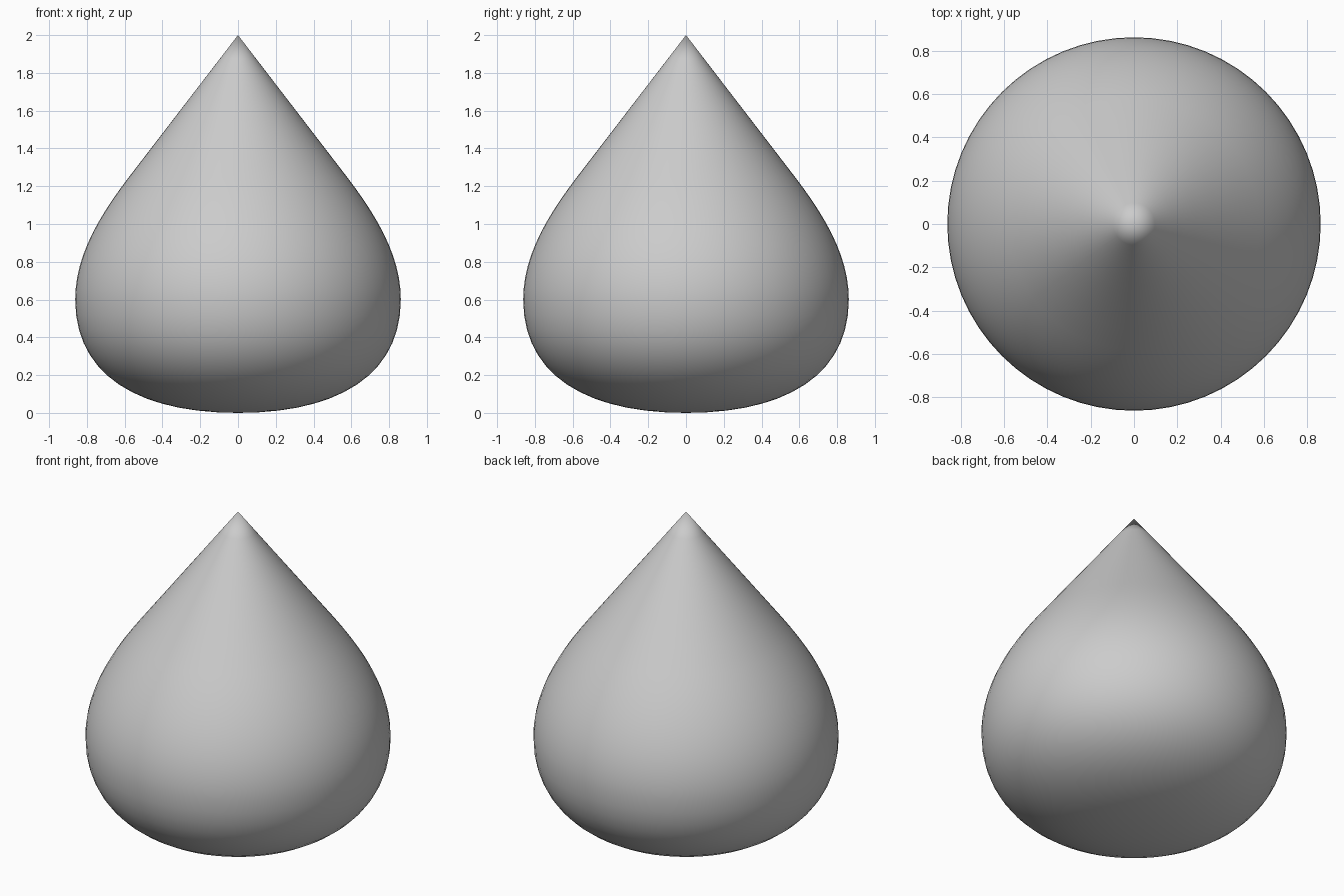
import bpy, bmesh, math
from mathutils import Vector
from mathutils.geometry import interpolate_bezier

if "Cube" in bpy.data.objects:
    bpy.data.objects.remove(bpy.data.objects["Cube"])

def curve(a, h1, h2, b, n):
    pts = [Vector((p[0], 0, p[1])) for p in (a, h1, h2, b)]
    return interpolate_bezier(*pts, n)

# Profile: rounded belly, shoulder, then a straight cone to the tip
belly = curve((0, 0), (0.53, 0), (0.862, 0.2), (0.862, 0.6), 15)
shoulder = curve((0.862, 0.6), (0.862, 0.82), (0.748, 1.025), (0.58, 1.245), 12)
tip = [Vector((0.58 * (1 - i / 6), 0, 1.245 + 0.755 * i / 6)) for i in range(1, 7)]
profile = belly + shoulder[1:] + tip

# Spin the profile around z into the drop
bm = bmesh.new()
verts = [bm.verts.new(p) for p in profile]
edges = [bm.edges.new(pair) for pair in zip(verts, verts[1:])]
bmesh.ops.spin(bm, geom=verts + edges, cent=(0, 0, 0), axis=(0, 0, 1),
               angle=math.tau, steps=64, use_merge=True)
bmesh.ops.remove_doubles(bm, verts=bm.verts, dist=1e-4)
bmesh.ops.recalc_face_normals(bm, faces=bm.faces)

mesh = bpy.data.meshes.new("drop_body")
bm.to_mesh(mesh)
bm.free()
drop = bpy.data.objects.new("drop_body", mesh)
bpy.context.collection.objects.link(drop)
for poly in mesh.polygons:
    poly.use_smooth = True
